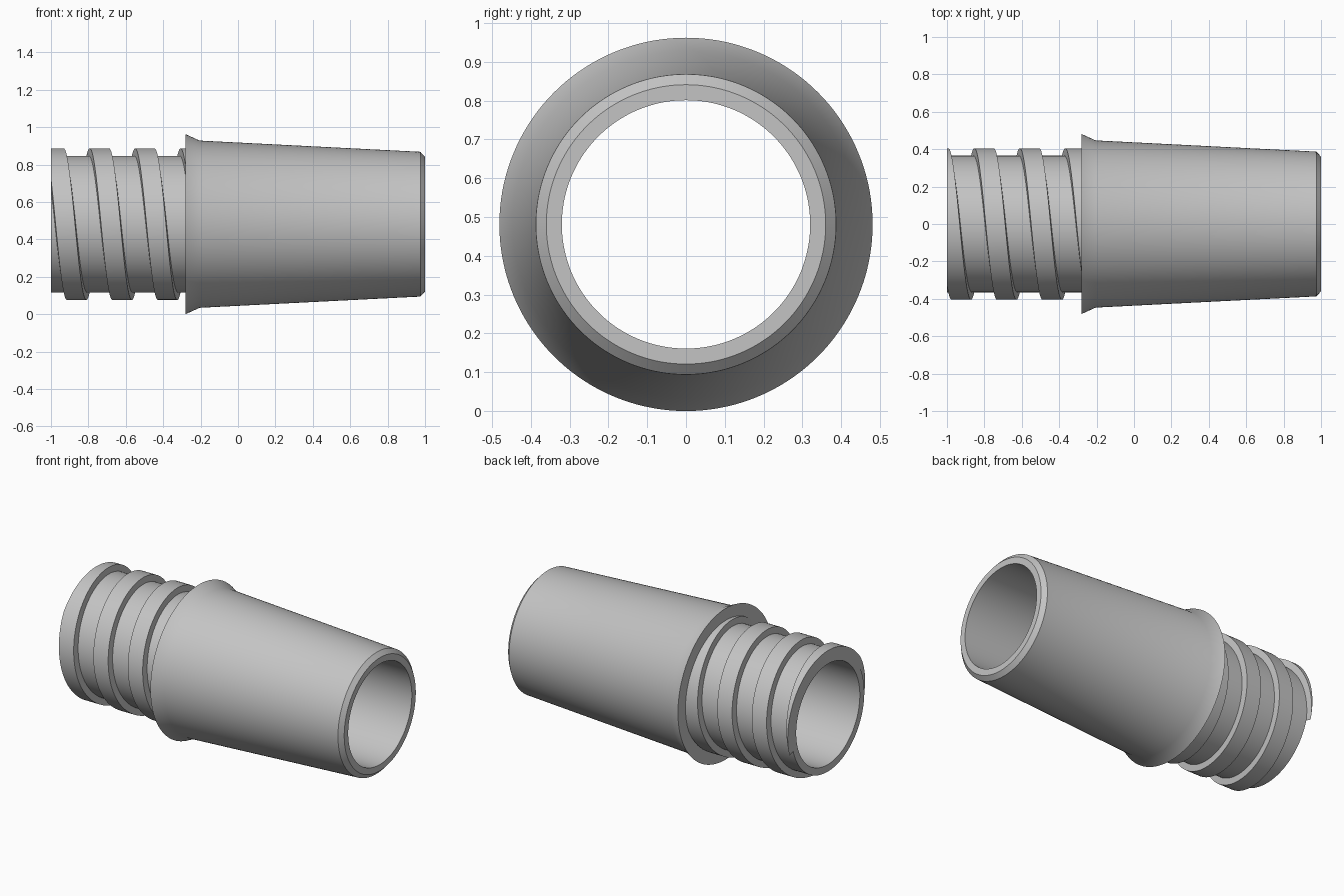
import bpy
import bmesh
from math import sin, cos, pi

cube = bpy.data.objects.get("Cube")
if cube:
    bpy.data.objects.remove(cube, do_unlink=True)

SEGMENTS = 144
AXIS_Z = 0.481
BORE, CORE, CREST = 0.32, 0.365, 0.405
END_X, FLANGE_X = -1.0, -0.28

grey = bpy.data.materials.new("light grey")
grey.use_nodes = True
colour = (0.55, 0.55, 0.55, 1)
grey.diffuse_color = colour
grey.node_tree.nodes["Principled BSDF"].inputs["Base Color"].default_value = colour


def around(x, r, angle):
    """Point at radius r, turning from the top towards the front."""
    return (x, -r * sin(angle), AXIS_Z + r * cos(angle))


def skin(name, sections, closed):
    """Join successive closed cross-sections into a smooth-shaded object."""
    bm = bmesh.new()
    rings = [[bm.verts.new(p) for p in s] for s in sections]
    pairs = list(zip(rings, rings[1:]))
    if closed:
        pairs.append((rings[-1], rings[0]))
    else:
        bm.faces.new(rings[0])
        bm.faces.new(rings[-1])
    n = len(rings[0])
    for a, b in pairs:
        for i in range(n):
            j = (i + 1) % n
            bm.faces.new((a[i], a[j], b[j], b[i]))
    bmesh.ops.remove_doubles(bm, verts=bm.verts, dist=0.00001)
    bmesh.ops.recalc_face_normals(bm, faces=bm.faces)
    mesh = bpy.data.meshes.new(name)
    bm.to_mesh(mesh)
    bm.free()
    mesh.materials.append(grey)
    obj = bpy.data.objects.new(name, mesh)
    bpy.context.collection.objects.link(obj)
    bpy.ops.object.select_all(action="DESELECT")
    obj.select_set(True)
    bpy.context.view_layer.objects.active = obj
    bpy.ops.object.shade_smooth_by_angle(angle=pi / 6)
    return obj


# Hollow body: threaded spigot core, flared flange, tapered barrel, chamfered tip
profile = [(END_X, BORE), (END_X, CORE), (FLANGE_X, CORE), (FLANGE_X, 0.481),
           (-0.205, 0.447), (0.975, 0.387), (1.0, 0.36), (1.0, BORE)]
skin("tapered_body",
     [[around(x, r, 2 * pi * k / SEGMENTS) for x, r in profile]
      for k in range(SEGMENTS)], True)

# Helical thread, cut flush with the spigot end and running into the flange
PITCH, HALF_CREST, HALF_ROOT = 0.243, 0.052, 0.056
TOP_CENTRE = -0.984
STOP_X = FLANGE_X + 0.01


def clamp(x):
    return min(max(x, END_X), STOP_X)


start = (END_X - HALF_ROOT - TOP_CENTRE) / PITCH * 2 * pi
stop = (STOP_X + HALF_ROOT - TOP_CENTRE) / PITCH * 2 * pi
steps = int((stop - start) / (2 * pi) * SEGMENTS)
section = [(-HALF_ROOT, CORE - 0.001), (-HALF_CREST, CREST),
           (HALF_CREST, CREST), (HALF_ROOT, CORE - 0.001)]
sections = []
for k in range(steps + 1):
    angle = start + (stop - start) * k / steps
    centre = TOP_CENTRE + PITCH * angle / (2 * pi)
    sections.append([around(clamp(centre + dx), r, angle) for dx, r in section])
skin("spiral_thread", sections, False)
